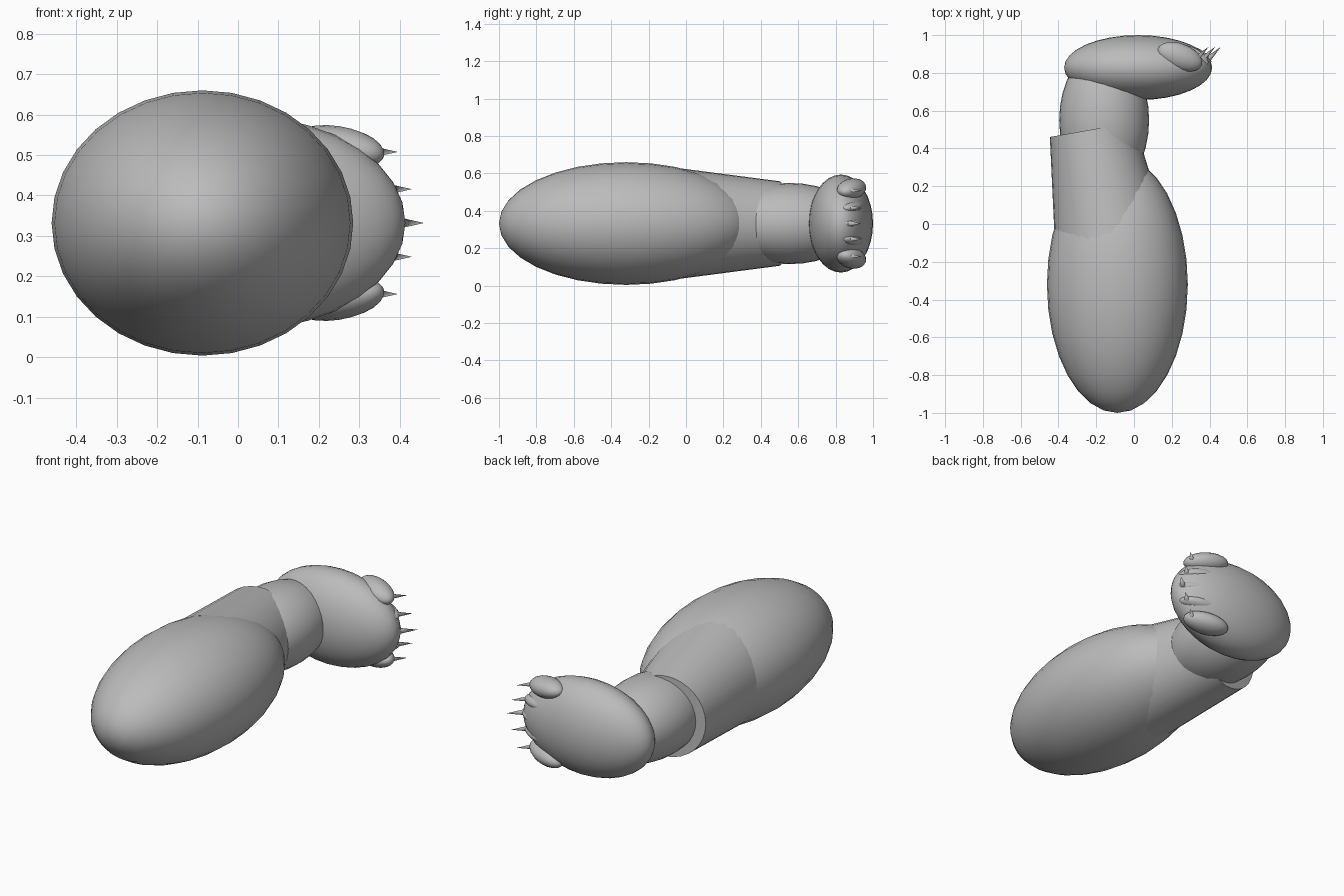
import bpy
import math
from mathutils import Vector

cube = bpy.data.objects.get("Cube")
if cube:
    bpy.data.objects.remove(cube, do_unlink=True)

grey = bpy.data.materials.new("plain grey")
grey.use_nodes = True
COLOUR = (0.5, 0.5, 0.5, 1)
grey.diffuse_color = COLOUR
grey.node_tree.nodes["Principled BSDF"].inputs["Base Color"].default_value = COLOUR

MID_Z = 0.332  # height of the mirror plane through the leg


def finish(name, angle):
    obj = bpy.context.object
    obj.name = name
    obj.data.materials.append(grey)
    bpy.ops.object.shade_smooth_by_angle(angle=math.radians(angle))


def aim(direction):
    return Vector(direction).to_track_quat('Z', 'Y').to_euler()


def ellipsoid(name, centre, direction, radii, segments=32, rings=16):
    """Radii are sideways, upward and along the direction."""
    bpy.ops.mesh.primitive_uv_sphere_add(
        segments=segments, ring_count=rings, radius=1,
        location=centre, rotation=aim(direction))
    bpy.context.object.scale = radii
    finish(name, 80)


def cone(name, start, end, r_start, r_end, sides):
    start, end = Vector(start), Vector(end)
    bpy.ops.mesh.primitive_cone_add(
        vertices=sides, radius1=r_start, radius2=r_end,
        depth=(end - start).length, location=(start + end) / 2,
        rotation=aim(end - start))
    finish(name, 60)


# Leg: thigh, tapered shank with a slanted flat end, and ankle
ellipsoid("thigh", (-0.088, -0.32, MID_Z), (0, 1, 0), (0.373, 0.328, 0.68))
cone("shank", (-0.124, -0.06, MID_Z), (-0.223, 0.5, MID_Z), 0.299, 0.226, 32)
ellipsoid("ankle", (-0.158, 0.55, MID_Z), (0, 1, 0), (0.238, 0.217, 0.38))

# Foot
ellipsoid("foot", (0.022, 0.828, MID_Z), (1, 0, 0), (0.172, 0.262, 0.392))

# Toes and claws, mirrored above and below the middle toe:
# label, height offset, toe centre x, toe radii, inward tilt, claw tip x
TOES = [
    ("outer", 0.185, 0.243, (0.07, 0.055, 0.125), 0.15, 0.395),
    ("inner", 0.088, 0.29, (0.055, 0.036, 0.11), 0.08, 0.43),
    ("middle", 0, 0.305, (0.055, 0.036, 0.11), 0, 0.46),
]
for label, offset, x, radii, tilt, tip in TOES:
    for side, sign in (("upper", 1), ("lower", -1)):
        if not offset and sign < 0:
            continue
        name = f"{side}_{label}" if offset else label
        z = MID_Z + sign * offset
        ellipsoid(f"{name}_toe", (x, 0.885, z), (1, -0.38, -sign * tilt),
                  radii, 20, 12)
        claw_z = MID_Z + sign * offset * 0.95
        cone(f"{name}_claw", (tip - 0.075, 0.865, claw_z),
             (tip, 0.938, claw_z), 0.017, 0, 12)
